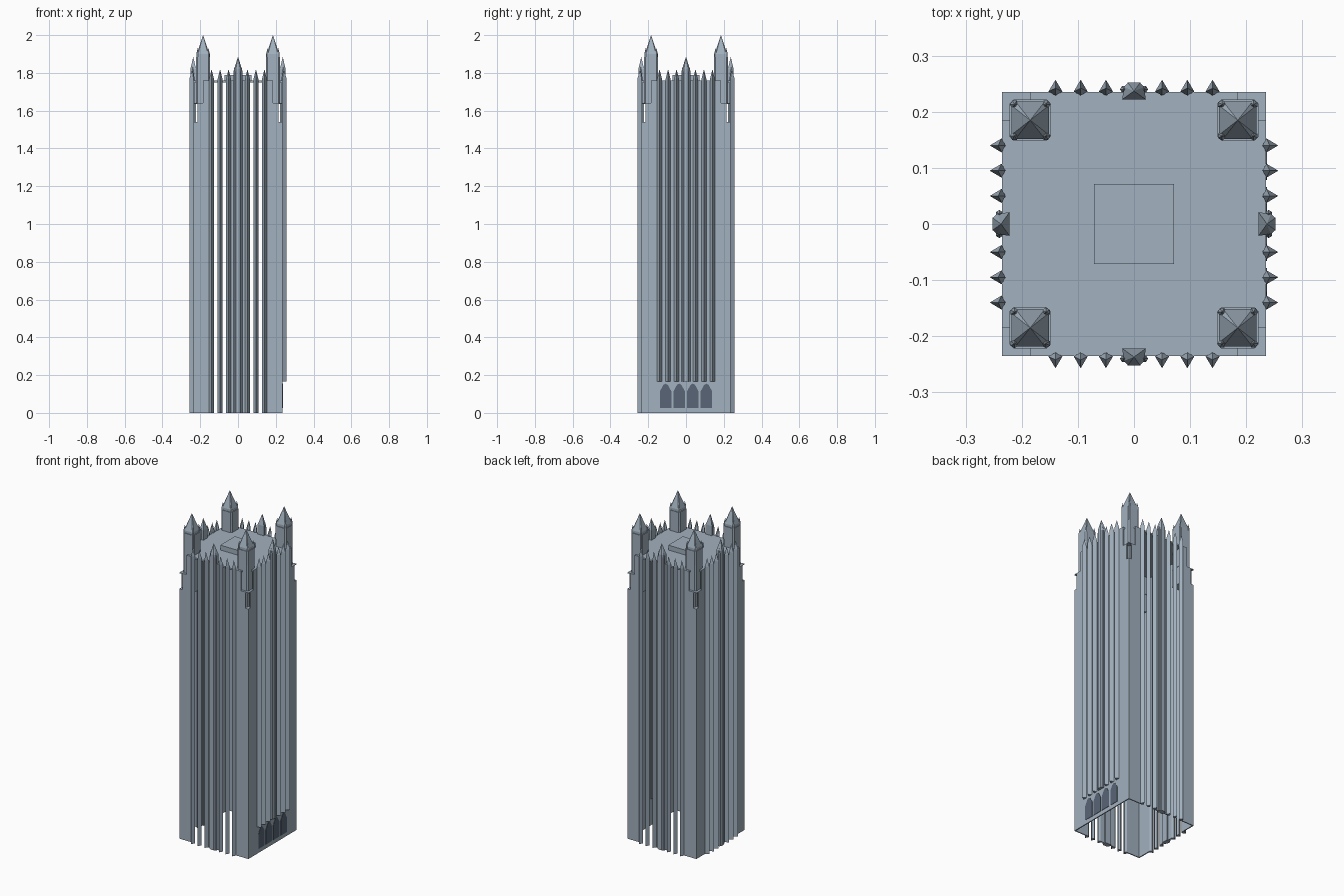
import bpy, bmesh, math
from mathutils import Matrix, Vector

cube = bpy.data.objects.get("Cube")
if cube:
    bpy.data.objects.remove(cube, do_unlink=True)


def material(name, rgb):
    m = bpy.data.materials.new(name)
    m.use_nodes = True
    m.diffuse_color = (*rgb, 1)
    m.node_tree.nodes["Principled BSDF"].inputs["Base Color"].default_value = (*rgb, 1)
    return m


STONE = material("blue grey stone", (0.36, 0.44, 0.52))
GLASS = material("dark slate glass", (0.10, 0.13, 0.18))

TOP, HALF, WALL = 1.76, 0.235, 0.006


def prism(bm, pts, z0, z1, tip=None, apex=None):
    """Upright prism over a plan outline, optionally ending in a pyramid."""
    low = [bm.verts.new((x, y, z0)) for x, y in pts]
    high = [bm.verts.new((x, y, z1)) for x, y in pts]
    n = len(pts)
    for i in range(n):
        j = (i + 1) % n
        bm.faces.new((low[i], low[j], high[j], high[i]))
    bm.faces.new(low[::-1])
    if tip is None:
        bm.faces.new(high)
        return
    cx, cy = apex or (sum(p[0] for p in pts) / n, sum(p[1] for p in pts) / n)
    peak = bm.verts.new((cx, cy, tip))
    for i in range(n):
        bm.faces.new((high[i], high[(i + 1) % n], peak))


def rect(x0, x1, y0, y1):
    return [(x0, y0), (x1, y0), (x1, y1), (x0, y1)]


def ring(cx, cy, r, n=6):
    return [(cx + r * math.cos(math.tau * i / n), cy + r * math.sin(math.tau * i / n))
            for i in range(n)]


def finish(name, bm, mat=STONE, turn=0):
    bmesh.ops.recalc_face_normals(bm, faces=bm.faces[:])
    bm.transform(Matrix.Rotation(turn * math.pi / 2, 4, "Z"))
    me = bpy.data.meshes.new(name)
    bm.to_mesh(me)
    bm.free()
    me.materials.append(mat)
    ob = bpy.data.objects.new(name, me)
    bpy.context.collection.objects.link(ob)
    return ob


# Four sides, each drawn facing the front and then turned into place
for turn, side in enumerate(("front", "left", "back", "right")):
    closed = side == "left"
    foot = 0.165 if closed else 0

    # Thin wall: stepped corner piers and a centre panel, or one closed wall
    bm = bmesh.new()
    inner = -HALF + WALL
    for s in (-1, 1):
        for edge, z0, z1 in ((HALF, 0, 1.54), (0.215, 1.54, 1.64), (0.185, 1.64, TOP)):
            a, b = sorted((s * 0.14, s * edge))
            prism(bm, rect(a, b, -HALF, inner), z0, z1)
    w = 0.14 if closed else 0.05
    prism(bm, rect(-w, w, -HALF, inner), 0, TOP)
    finish(side + "_wall", bm, turn=turn)

    # Slender pointed ribs
    bm = bmesh.new()
    for u in (-0.14, -0.095, -0.05, 0.05, 0.095, 0.14):
        kite = [(u - 0.0125, -0.236), (u, -0.257), (u + 0.0125, -0.236), (u, -0.229)]
        prism(bm, kite, foot, 1.77, 1.82, (u, -0.242))
    finish(side + "_ribs", bm, turn=turn)

    # Centre pier with a tall pinnacle and two small ones
    bm = bmesh.new()
    half = [(0.011, -0.252), (0.018, -0.244), (0.021, -0.222)]
    plan = [(-x, y) for x, y in half[::-1]] + half
    prism(bm, plan, foot, 1.82, 1.885, (0, -0.237))
    for s in (-1, 1):
        prism(bm, ring(s * 0.018, -0.240, 0.007), foot, 1.80, 1.835)
    finish(side + "_centre_pier", bm, turn=turn)

# Arched windows at the foot of the closed wall
bm = bmesh.new()
for y in (-0.108, -0.036, 0.036, 0.108):
    arch = [(y - 0.03, 0.025), (y + 0.03, 0.025), (y + 0.03, 0.115),
            (y + 0.012, 0.148), (y, 0.155), (y - 0.012, 0.148), (y - 0.03, 0.115)]
    face = bm.faces.new([bm.verts.new((HALF, v, z)) for v, z in arch])
    out = bmesh.ops.extrude_face_region(bm, geom=[face])
    verts = [g for g in out["geom"] if isinstance(g, bmesh.types.BMVert)]
    bmesh.ops.translate(bm, verts=verts, vec=Vector((0.002, 0, 0)))
finish("arched_windows", bm, GLASS)

# Roof, cut back at the corners, with a low central box
bm = bmesh.new()
prism(bm, rect(-HALF, HALF, -0.185, 0.185), TOP - 0.01, TOP)
for s in (-1, 1):
    a, b = sorted((s * 0.185, s * HALF))
    prism(bm, rect(-0.185, 0.185, a, b), TOP - 0.01, TOP)
finish("roof", bm)
bm = bmesh.new()
prism(bm, rect(-0.071, 0.071, -0.071, 0.071), TOP, TOP + 0.03)
finish("roof_box", bm)

# Corner turrets on overhanging ledges
for turn, corner in enumerate(("front_left", "back_left", "back_right", "front_right")):
    bm = bmesh.new()
    prism(bm, rect(0.15, 0.215, -0.215, -0.15), 1.53, 1.64)
    prism(bm, rect(0.20, HALF, -HALF, -0.20), 1.535, 1.54)
    prism(bm, rect(0.18, HALF, -HALF, -0.18), 1.636, 1.64)
    finish(corner + "_ledge", bm, turn=turn)

    bm = bmesh.new()
    c, r, k = 0.185, 0.037, 0.029
    octagon = [(k, -r), (r, -k), (r, k), (k, r), (-k, r), (-r, k), (-r, -k), (-k, -r)]
    shaft = [(c + x, -c + y) for x, y in octagon]
    prism(bm, shaft, 1.64, 1.885)
    spire = [(c + 0.9 * x, -c + 0.9 * y) for x, y in octagon]
    prism(bm, spire, 1.885, 1.90, 2.0)
    for sx in (-1, 1):
        for sy in (-1, 1):
            prism(bm, ring(c + sx * 0.028, -c + sy * 0.028, 0.008), 1.80, 1.90, 1.932)
    finish(corner + "_turret", bm, turn=turn)
